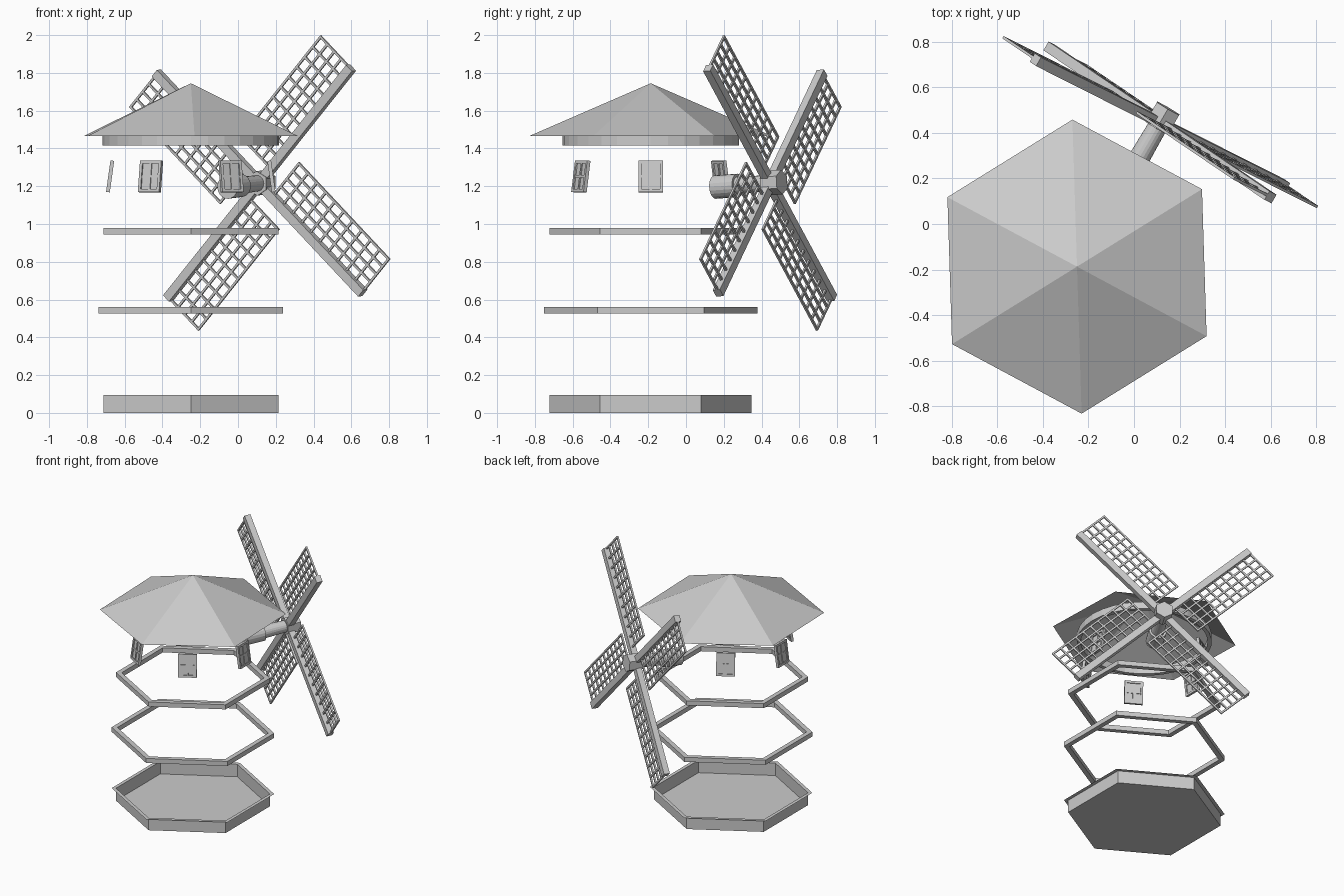
import bpy, bmesh
from math import radians, cos, sin, pi
from mathutils import Matrix, Vector

if "Cube" in bpy.data.objects:
    bpy.data.objects.remove(bpy.data.objects["Cube"])

AXIS = Vector((-0.25, -0.187, 0))      # tower centre line


def finish(name, bm, matrix=None):
    bmesh.ops.recalc_face_normals(bm, faces=bm.faces)
    me = bpy.data.meshes.new(name)
    bm.to_mesh(me)
    bm.free()
    ob = bpy.data.objects.new(name, me)
    if matrix is not None:
        ob.matrix_world = matrix
    bpy.context.collection.objects.link(ob)
    return ob


def lathe(name, profile, sides, closed=False, cap_start=False, cap_end=False,
          turn=0, matrix=None):
    """Sweep (radius, z) points around z."""
    bm = bmesh.new()
    rings = []
    for r, z in profile:
        if r == 0:
            rings.append([bm.verts.new((0, 0, z))] * sides)
            continue
        angles = [pi / 2 + radians(turn) + 2 * pi * i / sides for i in range(sides)]
        rings.append([bm.verts.new((r * cos(a), r * sin(a), z)) for a in angles])
    pairs = list(zip(rings, rings[1:]))
    if closed:
        pairs.append((rings[-1], rings[0]))
    for lo, hi in pairs:
        for i in range(sides):
            j = (i + 1) % sides
            bm.faces.new(list(dict.fromkeys((lo[i], lo[j], hi[j], hi[i]))))
    if cap_start:
        bm.faces.new(rings[0])
    if cap_end:
        bm.faces.new(rings[-1])
    return finish(name, bm, matrix or Matrix.Translation(AXIS))


def box(bm, x0, x1, y0, y1, z0, z1):
    m = Matrix.Translation(((x0 + x1) / 2, (y0 + y1) / 2, (z0 + z1) / 2)) \
        @ Matrix.Diagonal((x1 - x0, y1 - y0, z1 - z0, 1))
    bmesh.ops.create_cube(bm, size=1, matrix=m)


def band(name, r_out, r_in, z0, z1, sides=6):
    return lathe(name, [(r_out, z0), (r_out, z1), (r_in, z1), (r_in, z0)], sides, closed=True)


# Tower: open base tray with a thin lip, two hexagonal bands
lathe("base_tray", [(0.535, 0), (0.535, 0.095), (0.565, 0.095)], 6, cap_start=True)
band("lower_band", 0.565, 0.525, 0.525, 0.56)
band("upper_band", 0.535, 0.495, 0.945, 0.98)

# Cap: round collar and open hexagonal roof
band("roof_collar", 0.467, 0.44, 1.415, 1.468, 32)
lathe("roof", [(0.645, 1.465), (0, 1.745)], 6, turn=1.8)

# Windows leaning inwards, one per wall except where the shaft comes out
for k, deg in enumerate((0, 120, 180, 240, 300)):
    bm = bmesh.new()
    w, h, b, t = 0.065, 0.084, 0.016, 0.01
    for s in (-1, 1):
        x = s * (w - b / 2)
        box(bm, x - b / 2, x + b / 2, -t, t, -h, h)
        z = s * (h - b / 2)
        box(bm, -w + b, w - b, -t, t, z - b / 2, z + b / 2)
    box(bm, -0.006, 0.006, -0.007, 0.007, -h + b, h - b)
    box(bm, -w + b, w - b, -0.007, 0.007, -0.006, 0.006)
    box(bm, -w + b, w - b, -0.002, 0.002, -h + b, h - b)
    a = radians(deg)
    pos = AXIS + Vector((0.427 * cos(a), 0.427 * sin(a), 1.252))
    finish(f"window_{k + 1}", bm, Matrix.Translation(pos)
           @ Matrix.Rotation(a - pi / 2, 4, 'Z') @ Matrix.Rotation(radians(8), 4, 'X'))

# Rotor frame: local x horizontal, y up, z pointing back to the tower
n = Vector((0.503, 0.862, 0.064)).normalized()
u = n.cross(Vector((0, 0, 1))).normalized()
v = u.cross(n)
rotor = Matrix((u, v, -n)).transposed().to_4x4()
rotor.translation = (0.115, 0.447, 1.217)

# Stepped shaft and hexagonal hub
lathe("shaft_socket", [(0.062, 0.2), (0.062, 0.34)], 20, cap_start=True, cap_end=True, matrix=rotor)
lathe("shaft", [(0.042, 0), (0.047, 0.22)], 20, cap_start=True, cap_end=True, matrix=rotor)
lathe("hub", [(0.065, -0.07), (0.065, 0.03)], 6, cap_start=True, cap_end=True, matrix=rotor)

# Four sails: square spar with a lattice on one side
R0, R1, L0, L1, COLS, ROWS = 0.10, 0.845, 0.02, 0.25, 4, 10
for k in range(4):
    bm = bmesh.new()
    box(bm, 0.03, R1, -0.024, 0.024, -0.02, 0.024)
    c = 0.006
    for i in range(1, COLS + 1):
        y = L0 + (L1 - c - L0) * i / COLS
        box(bm, R0, R1, y - c, y + c, -c, c)
    for i in range(ROWS + 1):
        x = R0 + c + (R1 - R0 - 2 * c) * i / ROWS
        box(bm, x - c, x + c, L0, L1, -c, c)
    finish(f"sail_{k + 1}", bm, rotor @ Matrix.Rotation(radians(46.3 + 90 * k), 4, 'Z'))
